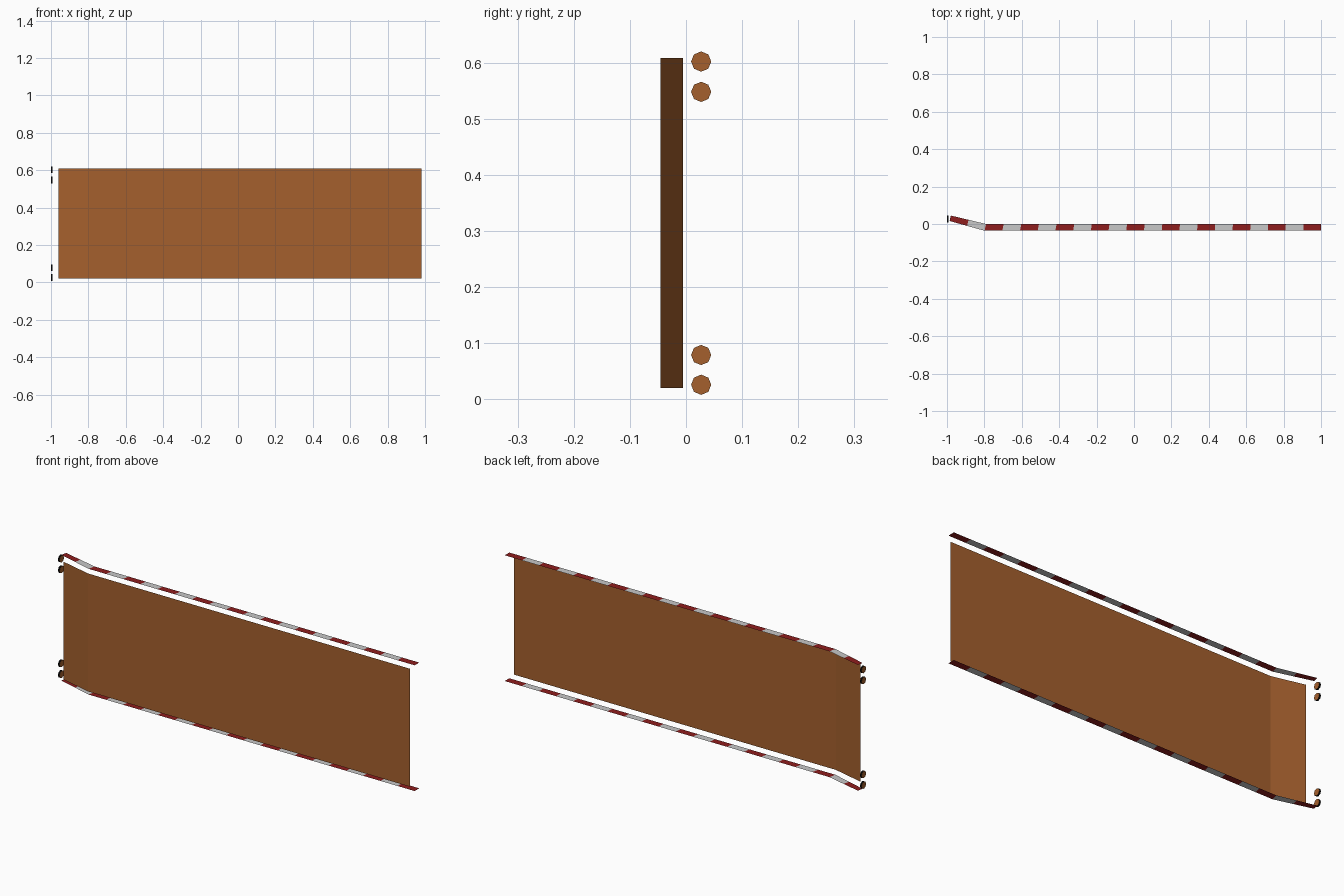
import bpy, bmesh, math

if "Cube" in bpy.data.objects:
    bpy.data.objects.remove(bpy.data.objects["Cube"])


def material(name, rgb):
    m = bpy.data.materials.new(name)
    lin = [(c / 255 / 12.92) if c < 11 else ((c / 255 + 0.055) / 1.055) ** 2.4 for c in rgb]
    m.diffuse_color = (*lin, 1)
    m.use_nodes = True
    m.node_tree.nodes["Principled BSDF"].inputs["Base Color"].default_value = m.diffuse_color
    return m


BROWN = material("rust brown", (165, 96, 45))
RED = material("stripe red", (143, 29, 29))
WHITE = material("stripe grey white", (200, 200, 200))
BLACK = material("rim black", (8, 8, 8))


def finish(name, bm, mats):
    me = bpy.data.meshes.new(name)
    bm.to_mesh(me)
    bm.free()
    for m in mats:
        me.materials.append(m)
    ob = bpy.data.objects.new(name, me)
    bpy.context.collection.objects.link(ob)
    return ob


def ribbon(bm, side_a, side_b):
    """Quad strip between two point rows."""
    va = [bm.verts.new(p) for p in side_a]
    vb = [bm.verts.new(p) for p in side_b]
    return [bm.faces.new((va[i], va[i + 1], vb[i + 1], vb[i])) for i in range(len(va) - 1)]


HEIGHT = 0.627

# Bent sheet panel
path = [(-0.96, -0.005), (-0.795, -0.045), (0.98, -0.045)]
bm = bmesh.new()
ribbon(bm, [(x, y, 0.02) for x, y in path], [(x, y, 0.608) for x, y in path])
finish("panel", bm, [BROWN])

# Flat striped edge strips: two stripes on the bent end, nineteen on the straight run
N = 19


def edge_row(end, bend):
    mid = ((end[0] + bend[0]) / 2, (end[1] + bend[1]) / 2)
    run = [(bend[0] + (1.0 - bend[0]) * i / N, bend[1]) for i in range(N + 1)]
    return [end, mid] + run


front = edge_row((-0.986, 0.016), (-0.799, -0.036))
back = edge_row((-0.979, 0.045), (-0.791, 0.0))
for name, z in (("bottom_strip", 0.0), ("top_strip", HEIGHT)):
    bm = bmesh.new()
    faces = ribbon(bm, [(x, y, z) for x, y in front], [(x, y, z) for x, y in back])
    for i, f in enumerate(faces):
        f.material_index = i % 2
    finish(name, bm, [RED, WHITE])

# Thin octagonal end discs, brown faces with a black rim
R, X0, X1 = 0.018, -1.0, -0.991
for i, z in enumerate((0.026, 0.079, HEIGHT - 0.079, HEIGHT - 0.025)):
    bm = bmesh.new()
    ring = [(0.027 + R * math.cos(k * math.pi / 4), z + R * math.sin(k * math.pi / 4)) for k in range(8)]
    left = [bm.verts.new((X0, *p)) for p in ring]
    right = [bm.verts.new((X1, *p)) for p in ring]
    bm.faces.new(left[::-1])
    bm.faces.new(right)
    for k in range(8):
        j = (k + 1) % 8
        bm.faces.new((left[k], left[j], right[j], right[k])).material_index = 1
    bmesh.ops.recalc_face_normals(bm, faces=bm.faces)
    finish(f"end_disc_{i + 1}", bm, [BROWN, BLACK])
